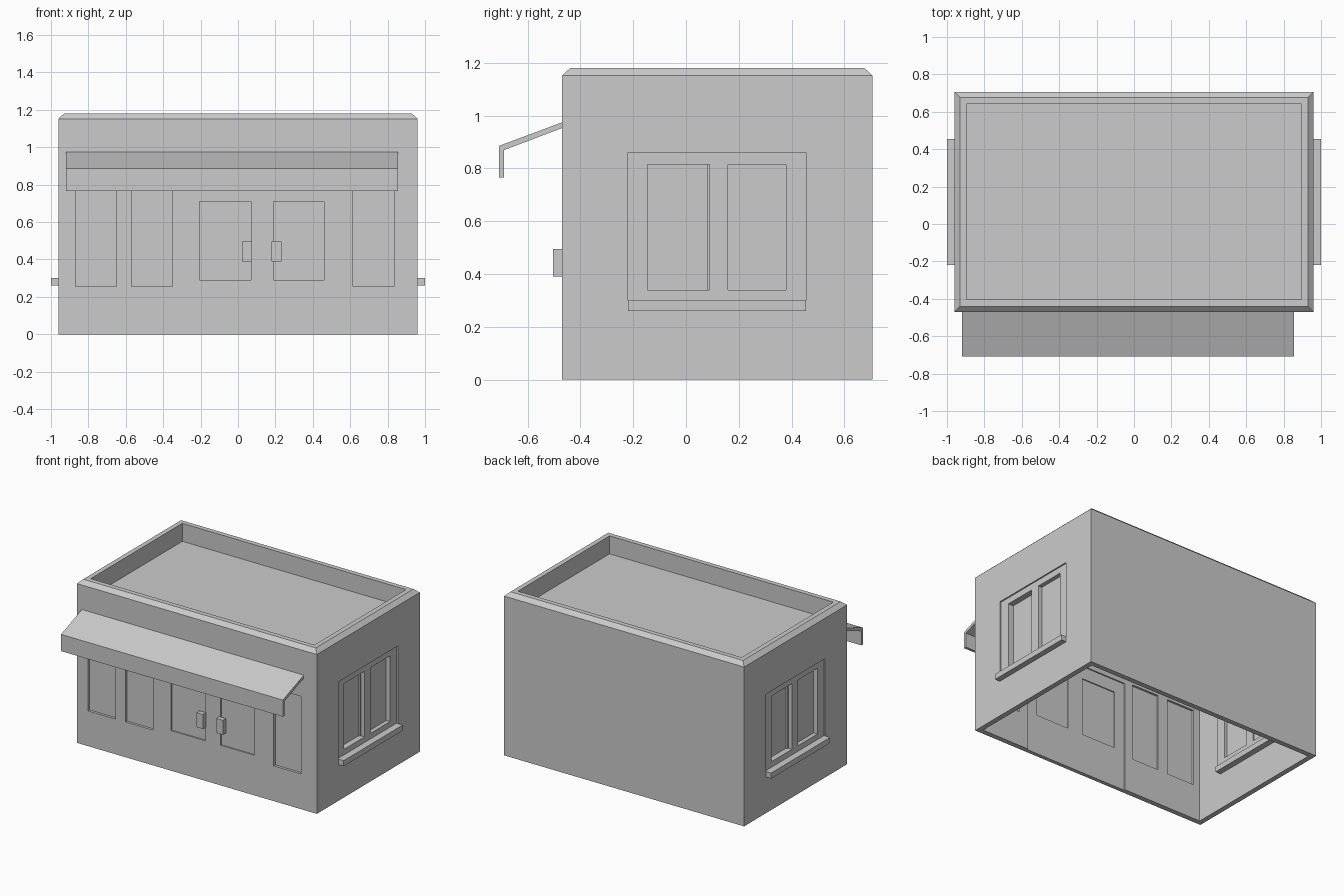
import bpy
import bmesh

if "Cube" in bpy.data.objects:
    bpy.data.objects.remove(bpy.data.objects["Cube"])

X, Y0, Y1 = 0.96, -0.47, 0.707      # outer wall faces
CY = 0.1175                         # centre line of the side windows


def finish(name, bm):
    bmesh.ops.recalc_face_normals(bm, faces=bm.faces)
    me = bpy.data.meshes.new(name)
    bm.to_mesh(me)
    bm.free()
    ob = bpy.data.objects.new(name, me)
    bpy.context.collection.objects.link(ob)
    return ob


def boxes(name, spans):
    """One object made of boxes given as (x0, x1, y0, y1, z0, z1)."""
    bm = bmesh.new()
    for s in spans:
        vs = bmesh.ops.create_cube(bm, size=1)["verts"]
        for v in vs:
            for i in range(3):
                a, b = s[2 * i], s[2 * i + 1]
                v.co[i] = (a + b) / 2 + v.co[i] * abs(b - a)
    return finish(name, bm)


def cut(target, spans):
    cutter = boxes("cutter", spans)
    cutter.hide_render = True
    mod = target.modifiers.new("cut", "BOOLEAN")
    mod.operation, mod.solver, mod.object = "DIFFERENCE", "EXACT", cutter
    bpy.context.view_layer.objects.active = target
    bpy.ops.object.modifier_apply(modifier=mod.name)
    bpy.data.objects.remove(cutter)


# Hollow walls, chamfered parapet and sunken roof: stacked rectangle rings (inset, z)
bm = bmesh.new()
profile = [(0.037, 1.01), (0.037, 0), (0, 0), (0, 1.152),
           (0.03, 1.18), (0.065, 1.18), (0.065, 1.05)]
rings = []
for d, z in profile:
    x, a, b = X - d, Y0 + d, Y1 - d
    rings.append([bm.verts.new(p) for p in
                  ((-x, a, z), (x, a, z), (x, b, z), (-x, b, z))])
for r, q in zip(rings, rings[1:]):
    for i in range(4):
        j = (i + 1) % 4
        bm.faces.new((r[i], r[j], q[j], q[i]))
bm.faces.new(rings[0])
bm.faces.new(rings[-1])
building = finish("building_shell", bm)

# Openings: front windows, door panels, and one hole per side wall
windows = [(-0.87, -0.65), (-0.57, -0.35), (0.615, 0.835)]
panels = [(-0.205, 0.07), (0.19, 0.46)]
WZ, PZ = (0.255, 0.815), (0.29, 0.71)
holes = [(a, b, Y0 - 0.1, Y0 + 0.1, *WZ) for a, b in windows]
holes += [(a, b, Y0 - 0.1, Y0 + 0.1, *PZ) for a, b in panels]
holes += [(s * X - 0.1, s * X + 0.1, -0.22, 0.455, 0.26, 0.86) for s in (1, -1)]
cut(building, holes)
# Shallow doorway recess on the inside
cut(building, [(-0.285, 0.54, Y0 + 0.028, Y0 + 0.2, -0.1, 0.80)])

# Front glazing
boxes("front_window_glass", [(a, b, Y0 + 0.018, Y0 + 0.022, *WZ) for a, b in windows])
boxes("door_glass", [(a, b, Y0 + 0.01, Y0 + 0.02, *PZ) for a, b in panels])

# Door handles
boxes("door_handles", [(a, a + 0.053, Y0 - 0.035, Y0, 0.39, 0.495)
                       for a in (0.022, 0.18)])

# Side windows: the left one is the right one turned half round
for s, side in ((1, "right"), (-1, "left")):
    def turn(span):
        x0, x1, y0, y1, z0, z1 = span
        ys = sorted((CY + s * (y0 - CY), CY + s * (y1 - CY)))
        return (s * x0, s * x1, *ys, z0, z1)

    def bar(y0, y1, z0, z1):
        return turn((0.895, 0.95, y0, y1, z0, z1))

    boxes(side + "_window_frame", [
        bar(-0.22, 0.455, 0.30, 0.34), bar(-0.22, 0.455, 0.815, 0.86),
        bar(-0.22, -0.145, 0.34, 0.815), bar(0.09, 0.16, 0.34, 0.815),
        bar(0.38, 0.455, 0.34, 0.815)])
    boxes(side + "_window_glass", [
        turn((0.903, 0.908, -0.145, 0.09, 0.34, 0.815)),
        turn((0.915, 0.92, 0.16, 0.38, 0.34, 0.815)),
        turn((0.908, 0.92, 0.08, 0.09, 0.34, 0.815))])
    boxes(side + "_window_sill", [turn((0.88, 1.0, -0.22, 0.455, 0.26, 0.30))])

# Awning: bent sheet profile (y, z) swept along x
bm = bmesh.new()
sheet = [(Y0, 0.975), (-0.708, 0.886), (-0.708, 0.765),
         (-0.689, 0.765), (-0.689, 0.87), (Y0, 0.953)]
face = bm.faces.new([bm.verts.new((-0.92, y, z)) for y, z in sheet])
ext = bmesh.ops.extrude_face_region(bm, geom=[face], use_keep_orig=True)["geom"]
bmesh.ops.translate(bm, vec=(1.775, 0, 0),
                    verts=[v for v in ext if isinstance(v, bmesh.types.BMVert)])
finish("awning", bm)
